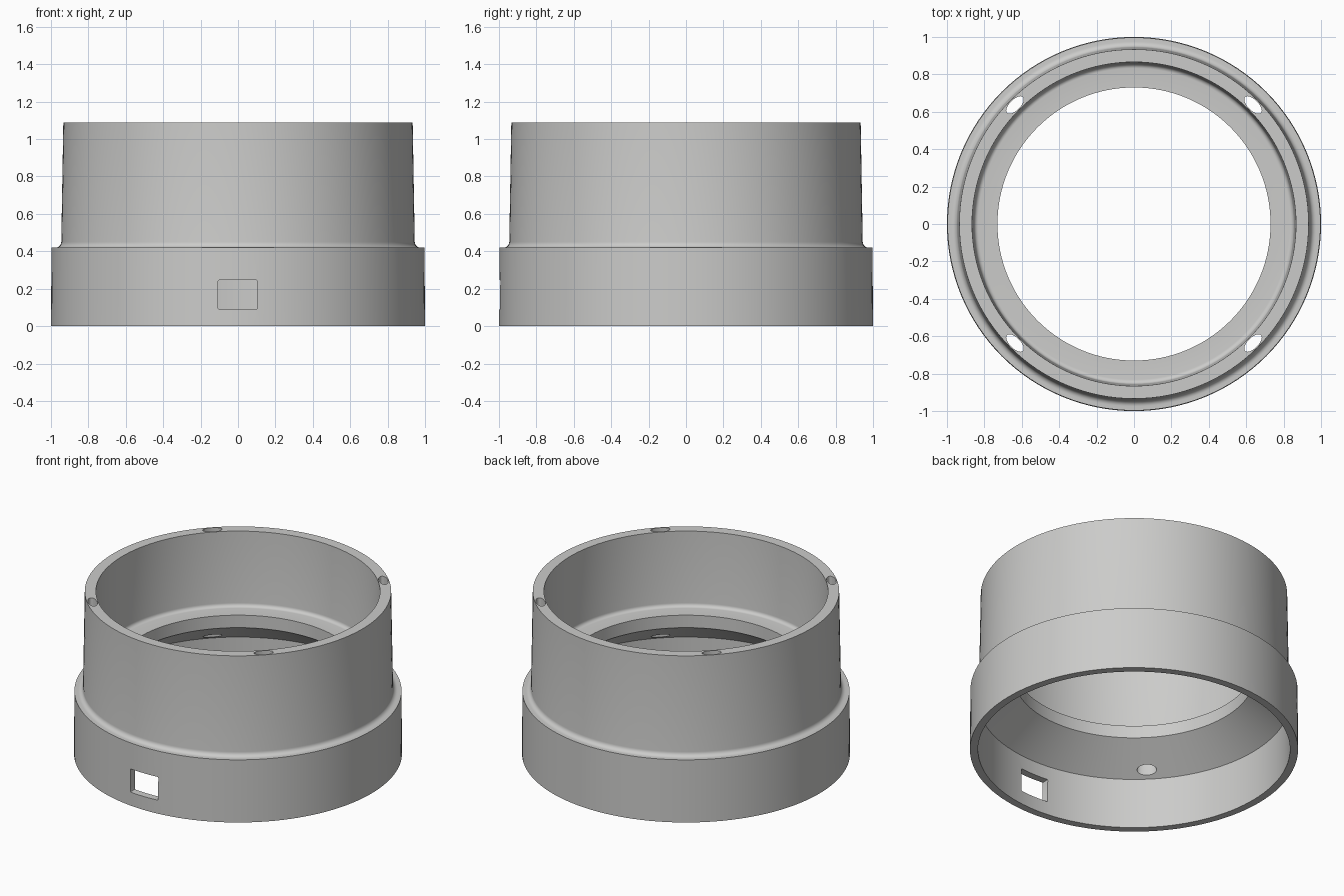
import bpy, bmesh, math
from mathutils import Matrix

if "Cube" in bpy.data.objects:
    bpy.data.objects.remove(bpy.data.objects["Cube"])

SEGMENTS = 128

grey = bpy.data.materials.new("light_grey")
grey.diffuse_color = (0.6, 0.6, 0.59, 1)
grey.use_nodes = True
grey.node_tree.nodes["Principled BSDF"].inputs["Base Color"].default_value = grey.diffuse_color


def make_object(name, bm):
    bmesh.ops.recalc_face_normals(bm, faces=bm.faces[:])
    mesh = bpy.data.meshes.new(name)
    bm.to_mesh(mesh)
    bm.free()
    mesh.materials.append(grey)
    obj = bpy.data.objects.new(name, mesh)
    bpy.context.collection.objects.link(obj)
    return obj


def arc(cx, cz, r, start, end, steps=6):
    return [(cx + r * math.cos(math.radians(start + (end - start) * i / steps)),
             cz + r * math.sin(math.radians(start + (end - start) * i / steps)))
            for i in range(steps + 1)]


def lathe(name, profile):
    bm = bmesh.new()
    rings = []
    for i in range(SEGMENTS):
        a = 2 * math.pi * i / SEGMENTS
        rings.append([bm.verts.new((r * math.cos(a), r * math.sin(a), z)) for r, z in profile])
    n = len(profile)
    for i in range(SEGMENTS):
        p, q = rings[i], rings[(i + 1) % SEGMENTS]
        for j in range(n):
            k = (j + 1) % n
            bm.faces.new((p[j], q[j], q[k], p[k]))
    return make_object(name, bm)


# Closed wall section: lower skirt, filleted shoulder, upper wall, inner ledge, conical ceiling
section = [(1.0, 0), (0.997, 0.42)]
section += arc(0.975, 0.45, 0.03, 270, 180)
section += [(0.934, 1.09), (0.866, 1.09)]
section += arc(0.832, 0.612, 0.024, 0, -90)
section += [(0.73, 0.588), (0.73, 0.504), (0.95, 0.338), (0.951, 0)]
housing = lathe("ring_housing", section)

cutters = []

# Four oval screw holes running down through the upper wall
for k in range(4):
    bm = bmesh.new()
    bmesh.ops.create_cone(bm, cap_ends=True, segments=32, radius1=1, radius2=1, depth=1)
    place = (Matrix.Rotation(math.radians(45 + 90 * k), 4, 'Z')
             @ Matrix.Translation((0.9, 0, 0.72)) @ Matrix.Diagonal((0.028, 0.06, 1.0, 1)))
    bmesh.ops.transform(bm, matrix=place, verts=bm.verts[:])
    cutters.append(make_object("screw_hole_cutter", bm))

# Rectangular port in the front of the skirt
bm = bmesh.new()
bmesh.ops.create_cube(bm, size=1)
bmesh.ops.transform(bm, verts=bm.verts[:], matrix=Matrix.Translation((-0.002, -0.97, 0.168))
                    @ Matrix.Diagonal((0.208, 0.3, 0.156, 1)))
bmesh.ops.bevel(bm, geom=[e for e in bm.edges if abs(e.verts[0].co.y - e.verts[1].co.y) > 0.1],
                offset=0.006, segments=2, affect='EDGES', profile=0.5)
cutters.append(make_object("port_cutter", bm))

# Cut the openings, then drop the cutters
bpy.context.view_layer.objects.active = housing
housing.select_set(True)
for c in cutters:
    c.hide_render = True
    mod = housing.modifiers.new("cut", 'BOOLEAN')
    mod.operation = 'DIFFERENCE'
    mod.solver = 'EXACT'
    mod.object = c
    bpy.ops.object.modifier_apply(modifier=mod.name)
for c in cutters:
    bpy.data.objects.remove(c, do_unlink=True)

bpy.ops.object.shade_smooth_by_angle(angle=math.radians(30))
